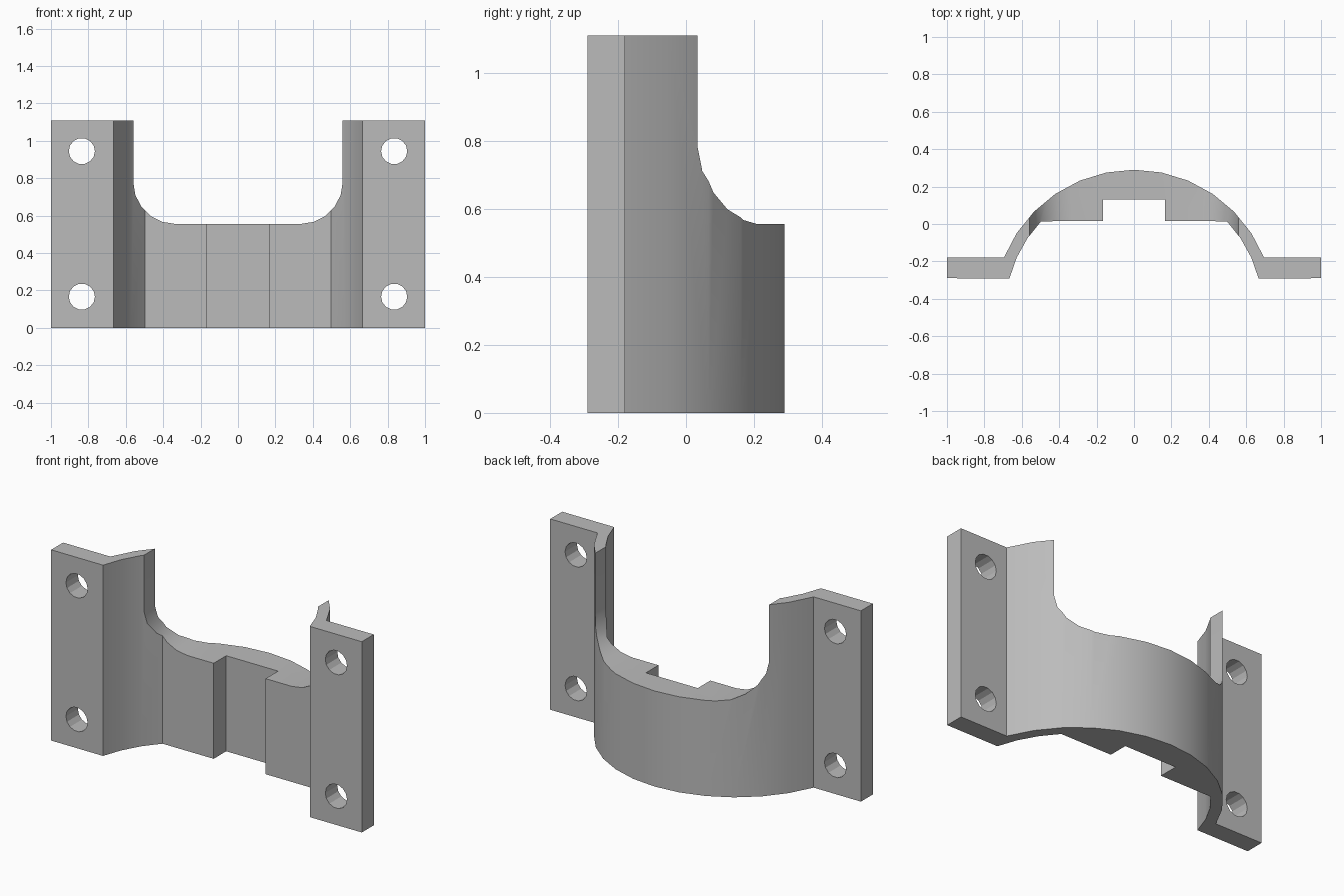
import bpy, bmesh, math

if "Cube" in bpy.data.objects:
    bpy.data.objects.remove(bpy.data.objects["Cube"], do_unlink=True)

HEIGHT = 1.11
CENTRE_Y = -0.46      # centre of the curved wall

metal = bpy.data.materials.new("plain grey")
metal.use_nodes = True
grey = (0.5, 0.5, 0.5, 1)
metal.diffuse_color = grey
metal.node_tree.nodes["Principled BSDF"].inputs["Base Color"].default_value = grey


def prism(name, points, direction):
    """Extrude a closed outline of 3D points into a solid."""
    bm = bmesh.new()
    face = bm.faces.new([bm.verts.new(p) for p in points])
    side = bmesh.ops.extrude_face_region(bm, geom=[face])["geom"]
    bmesh.ops.translate(bm, vec=direction,
                        verts=[v for v in side if isinstance(v, bmesh.types.BMVert)])
    bmesh.ops.recalc_face_normals(bm, faces=bm.faces)
    mesh = bpy.data.meshes.new(name)
    bm.to_mesh(mesh)
    bm.free()
    mesh.materials.append(metal)
    obj = bpy.data.objects.new(name, mesh)
    bpy.context.collection.objects.link(obj)
    return obj


def arc(cx, cy, r, start, end, steps):
    angles = [math.radians(start + (end - start) * i / steps) for i in range(steps + 1)]
    return [(cx + r * math.cos(a), cy + r * math.sin(a)) for a in angles]


def mirrored(half):
    """Complete a half outline across x = 0."""
    return half + [(-x, y) for x, y in reversed(half) if x > 1e-4]


# Plan outline: outer arc, bolt flange, inner arc, flat pad and centre slot
outer = arc(0, CENTRE_Y, 0.75, 90, 21.9, 6)
flange = [(1, -0.18), (1, -0.29)]
inner = arc(0, CENTRE_Y, 0.687, 14.3, 43.7, 3)
slot = [(0.167, 0.015), (0.167, 0.13)]
half = outer + flange + inner + slot
plan = half + [(-x, y) for x, y in reversed(half) if x > 1e-4]
bracket = prism("clamp_bracket", [(x, y, 0) for x, y in plan], (0, 0, HEIGHT))

# Rounded U-shaped opening through the upper wall
corner = [(0.56, 1.3)] + arc(0.336, 0.78, 0.224, 0, -90, 5)
cutters = [prism("opening_cutter", [(x, -0.6, z) for x, z in mirrored(corner)], (0, 1.2, 0))]

# Four bolt holes
for x in (-0.835, 0.835):
    for z in (0.167, 0.945):
        ring = arc(x, z, 0.07, 0, 360, 14)[:-1]
        cutters.append(prism("hole_cutter", [(px, -0.5, pz) for px, pz in ring], (0, 0.5, 0)))

bpy.context.view_layer.objects.active = bracket
bracket.select_set(True)
for cutter in cutters:
    mod = bracket.modifiers.new("cut", "BOOLEAN")
    mod.operation = "DIFFERENCE"
    mod.solver = "EXACT"
    mod.object = cutter
    bpy.ops.object.modifier_apply(modifier=mod.name)
for cutter in cutters:
    bpy.data.objects.remove(cutter, do_unlink=True)

# Smooth curved walls, crisp edges elsewhere
bpy.ops.object.shade_smooth_by_angle(angle=math.radians(20))
